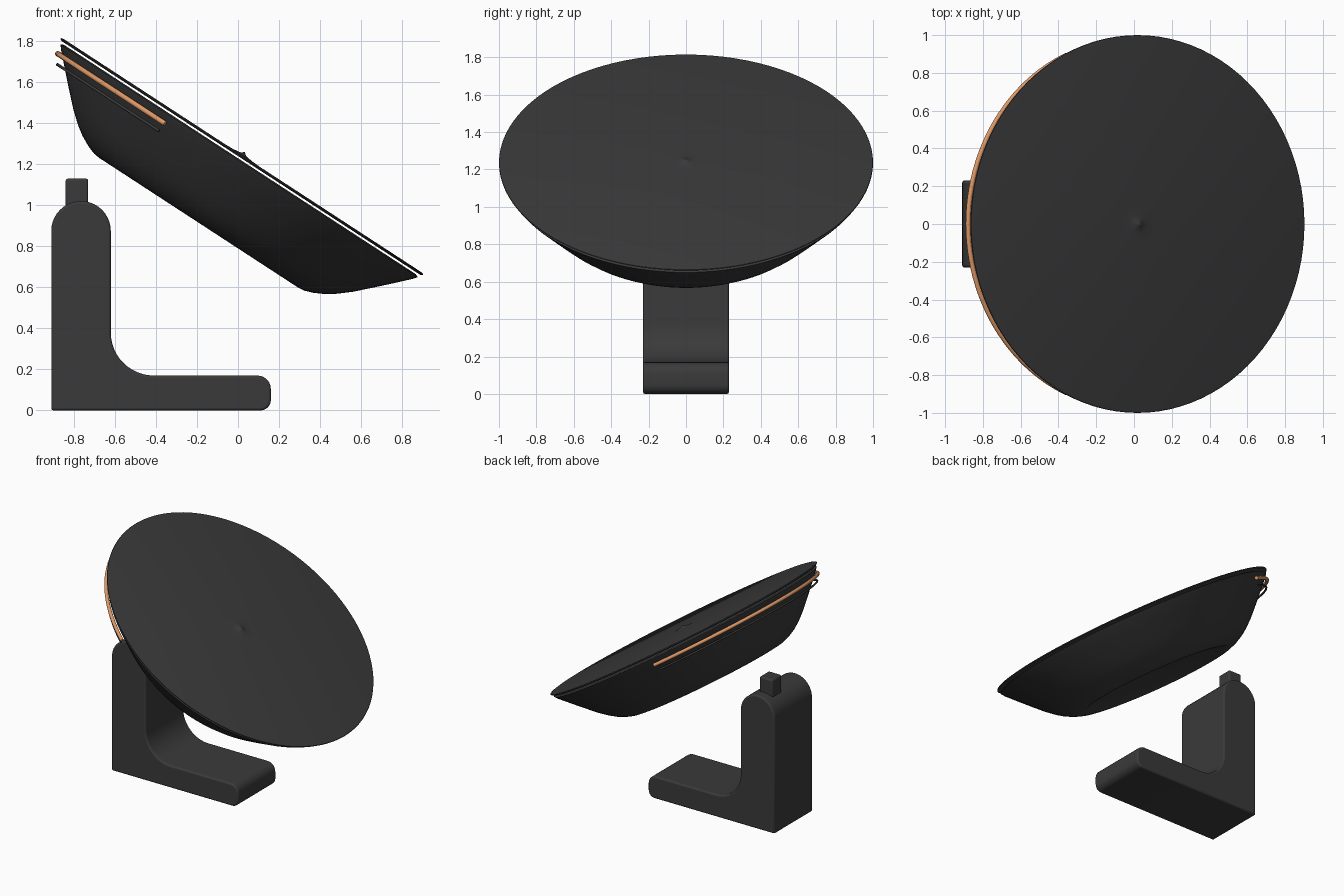
import bpy, bmesh, math
from mathutils import Matrix

cube = bpy.data.objects.get("Cube")
if cube:
    bpy.data.objects.remove(cube, do_unlink=True)


def material(name, rgb):
    m = bpy.data.materials.new(name)
    m.use_nodes = True
    m.diffuse_color = (*rgb, 1)
    m.node_tree.nodes["Principled BSDF"].inputs["Base Color"].default_value = (*rgb, 1)
    return m


charcoal = material("charcoal", (0.042, 0.042, 0.042))
copper = material("copper", (0.72, 0.31, 0.13))

# Tilted frame shared by every part of the dish
TILT = (Matrix.Translation((0.022, 0, 1.242))
        @ Matrix.Rotation(math.radians(33.1), 4, 'Y')
        @ Matrix.Diagonal((1.055, 1, 1, 1)))


def add_object(name, data, mat):
    ob = bpy.data.objects.new(name, data)
    bpy.context.collection.objects.link(ob)
    data.materials.append(mat)
    return ob


def from_bmesh(name, bm, mat):
    bmesh.ops.recalc_face_normals(bm, faces=bm.faces)
    mesh = bpy.data.meshes.new(name)
    bm.to_mesh(mesh)
    bm.free()
    return add_object(name, mesh, mat)


def smooth(ob, degrees=35):
    bpy.ops.object.select_all(action='DESELECT')
    ob.select_set(True)
    bpy.context.view_layer.objects.active = ob
    bpy.ops.object.shade_smooth_by_angle(angle=math.radians(degrees))


def lathe(name, profile, mat):
    """Spin (radius, height) points around the dish axis."""
    bm = bmesh.new()
    verts = [bm.verts.new((r, 0, h)) for r, h in profile]
    edges = [bm.edges.new(pair) for pair in zip(verts, verts[1:])]
    bmesh.ops.spin(bm, geom=verts + edges, cent=(0, 0, 0), axis=(0, 0, 1),
                   angle=math.tau, steps=96, use_duplicate=False)
    bmesh.ops.remove_doubles(bm, verts=bm.verts, dist=0.0005)
    bmesh.ops.transform(bm, matrix=TILT, verts=bm.verts)
    smooth(from_bmesh(name, bm, mat))


def arc(cx, cz, radius, start, end, steps=12):
    angles = [math.radians(start + (end - start) * i / steps) for i in range(steps + 1)]
    return [(cx + radius * math.cos(a), cz + radius * math.sin(a)) for a in angles]


def rim_wire(name, radius, height, half_angle, thickness, mat):
    """Bent wire following the raised side of the rim."""
    curve = bpy.data.curves.new(name, 'CURVE')
    curve.dimensions = '3D'
    curve.bevel_depth = thickness
    curve.bevel_resolution = 3
    curve.use_fill_caps = True
    points = arc(0, 0, radius, 180 - half_angle, 180 + half_angle, 48)
    spline = curve.splines.new('POLY')
    spline.points.add(len(points) - 1)
    for p, (x, y) in zip(spline.points, points):
        p.co = TILT @ Matrix.Translation((x, y, height)).to_translation().to_4d()
    add_object(name, curve, mat)


# Thin lid with a tiny raised point in the middle
lathe("lid", [(0, 0.02), (0.015, 0.008), (0.05, 0.002), (0.1, 0), (0.985, 0),
              (0.998, -0.003), (1.0, -0.007), (0.99, -0.014), (0, -0.014)], charcoal)

# Bowl under the lid, with a shallow recess in its base
lathe("bowl", [(0, -0.023), (0.97, -0.023), (0.985, -0.03), (0.97, -0.05),
               (0.902, -0.124), (0.84, -0.19), (0.77, -0.263), (0.715, -0.312),
               (0.67, -0.345), (0.62, -0.372), (0.58, -0.387), (0.55, -0.391),
               (0.52, -0.388), (0.47, -0.372), (0.4, -0.362), (0, -0.36)], charcoal)

# Wires around the rim
rim_wire("copper_wire", 0.972, -0.076, 67, 0.013, copper)
rim_wire("dark_wire", 0.946, -0.121, 66, 0.007, charcoal)

# L-shaped stand: foot, inner fillet and rounded column
outline = ([(-0.91, 0)] + arc(0.11, 0.05, 0.05, -90, 0, 6) + arc(0.095, 0.105, 0.065, 0, 90, 6)
           + arc(-0.41, 0.38, 0.21, -90, -180) + arc(-0.765, 0.875, 0.145, 0, 180, 20))
bm = bmesh.new()
side = bm.faces.new([bm.verts.new((x, -0.23, z)) for x, z in outline])
swept = bmesh.ops.extrude_face_region(bm, geom=[side])["geom"]
bmesh.ops.translate(bm, vec=(0, 0.46, 0),
                    verts=[v for v in swept if isinstance(v, bmesh.types.BMVert)])
stand = from_bmesh("stand", bm, charcoal)

# Small peg on top of the column
bm = bmesh.new()
bmesh.ops.create_cube(bm, size=1, matrix=Matrix.Translation((-0.785, 0.1, 1.045))
                      @ Matrix.Diagonal((0.11, 0.115, 0.17, 1)))
peg = from_bmesh("peg", bm, charcoal)

for ob in (stand, peg):
    bevel = ob.modifiers.new("soft_edges", 'BEVEL')
    bevel.width = 0.012
    bevel.segments = 3
    bevel.limit_method = 'ANGLE'
    bevel.angle_limit = math.radians(40)
    smooth(ob)
